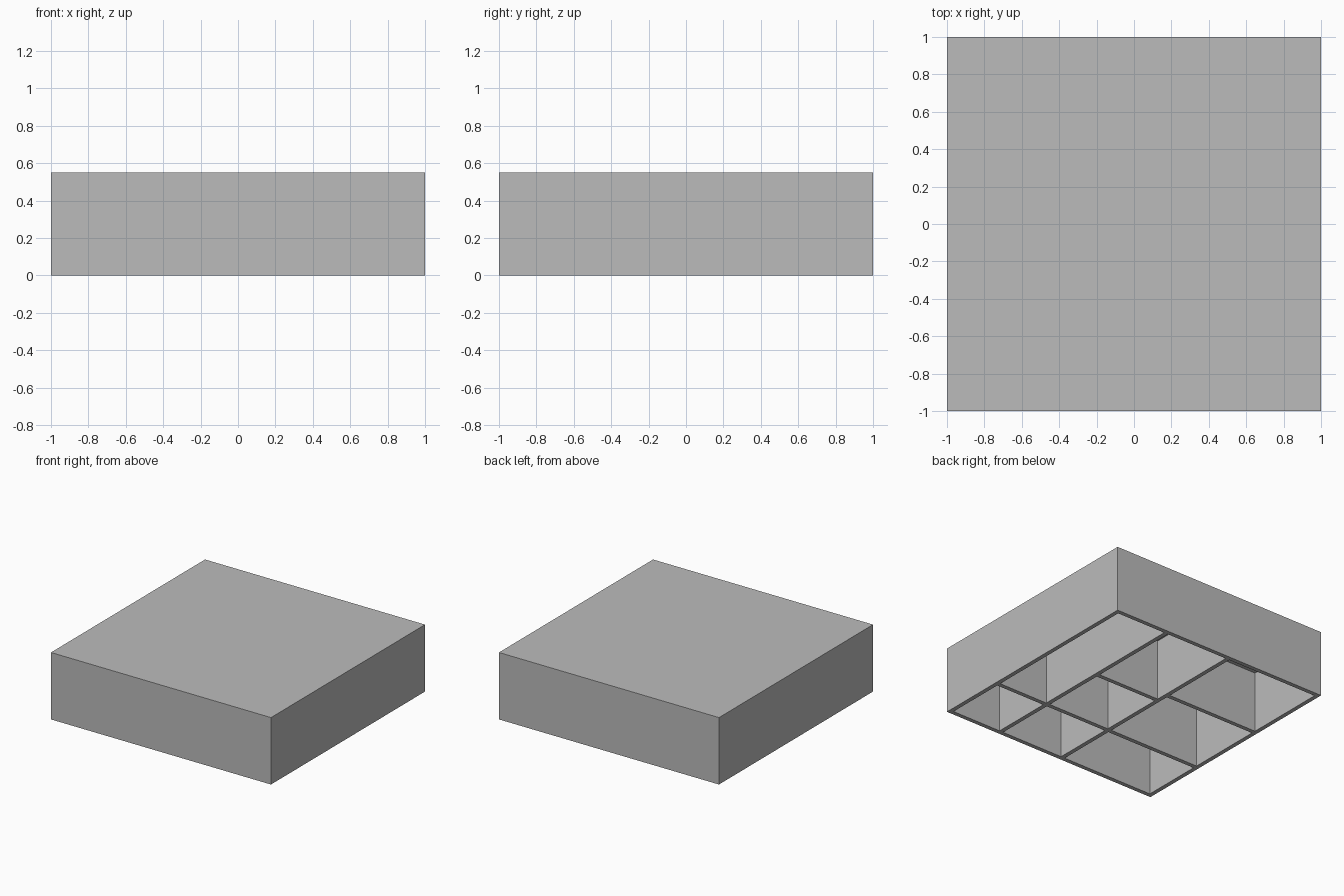
import bpy

if "Cube" in bpy.data.objects:
    bpy.data.objects.remove(bpy.data.objects["Cube"])

H = 0.55      # overall height
CEIL = 0.505  # underside of the top plate
T = 0.035     # wall thickness


def box(name, x0, x1, y0, y1, z0, z1):
    bpy.ops.mesh.primitive_cube_add(size=1, location=((x0 + x1) / 2, (y0 + y1) / 2, (z0 + z1) / 2))
    ob = bpy.context.object
    ob.name = name
    ob.scale = (x1 - x0, y1 - y0, z1 - z0)
    bpy.ops.object.transform_apply(location=False, rotation=False, scale=True)
    return ob


# Columns: x range between wall centres, and the y centres of the walls in it
E = 1 - T / 2
columns = [
    (-E, -0.11, (-E, -0.435, 0.25, E)),
    (-0.11, 0.495, (-E, -0.435, 0.15, E)),
    (0.495, E, (-E, -0.435, E)),
]

# Solid block, hollowed from below by one cutter per compartment
tray = box("compartment_tray", -1, 1, -1, 1, 0, H)
grey = bpy.data.materials.new("mid_grey")
grey.diffuse_color = (0.5, 0.5, 0.5, 1)
grey.use_nodes = True
grey.node_tree.nodes["Principled BSDF"].inputs["Base Color"].default_value = grey.diffuse_color
tray.data.materials.append(grey)
cutters = []
for x0, x1, ys in columns:
    for y0, y1 in zip(ys, ys[1:]):
        c = box("compartment_cutter", x0 + T / 2, x1 - T / 2, y0 + T / 2, y1 - T / 2, -0.1, CEIL)
        c.data.materials.append(grey)
        c.hide_render = True
        cutters.append(c)
        mod = tray.modifiers.new("compartment", 'BOOLEAN')
        mod.operation = 'DIFFERENCE'
        mod.solver = 'EXACT'
        mod.object = c

# Apply the cuts and remove the helpers
bpy.context.view_layer.objects.active = tray
for mod in list(tray.modifiers):
    bpy.ops.object.modifier_apply(modifier=mod.name)
for c in cutters:
    bpy.data.objects.remove(c)
